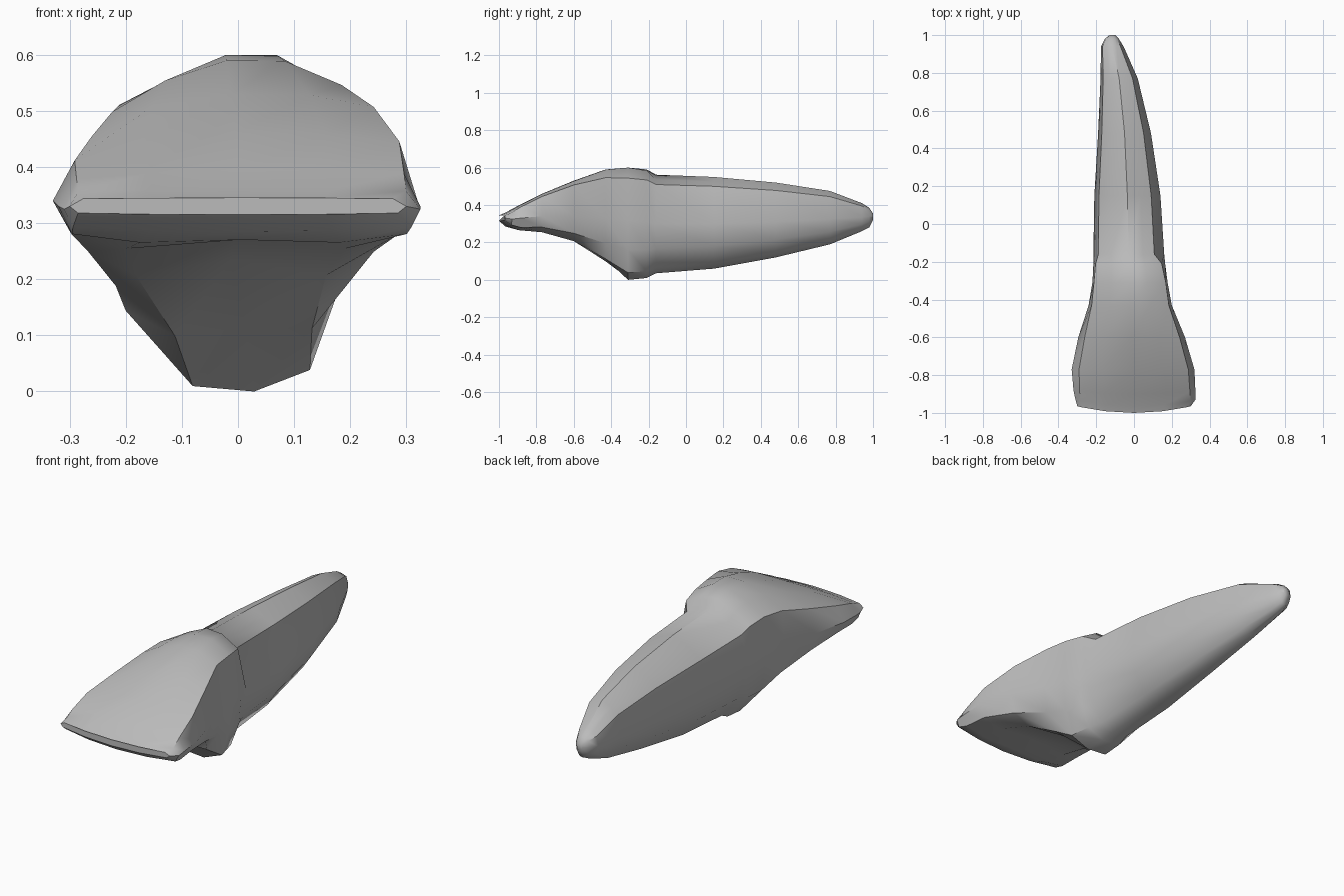
import bpy
import bmesh
import math
from mathutils import Vector

if "Cube" in bpy.data.objects:
    bpy.data.objects.remove(bpy.data.objects["Cube"], do_unlink=True)

# Enamel material
enamel = bpy.data.materials.new("grey_enamel")
enamel.use_nodes = True
grey = (0.5, 0.5, 0.5, 1.0)
enamel.diffuse_color = grey
enamel.node_tree.nodes["Principled BSDF"].inputs["Base Color"].default_value = grey

# Cross-section shapes, from the left side over the top and back underneath
BITING_EDGE = [(-1, 0), (-.92, .9), (-.5, .95), (0, 1), (.5, .97), (.92, .92),
               (1, 0), (.95, -.8), (.5, -.95), (0, -1), (-.5, -.95), (-.95, -.8)]
CROWN = [(-1, 0), (-.88, .6), (-.5, .88), (0, 1), (.5, .99), (.9, .88),
         (1, 0), (.9, -.65), (.6, -.95), (0, -.75), (-.6, -.95), (-.9, -.65)]
NECK = [(-1, 0), (-.96, .68), (-.5, .85), (0, 1), (.45, 1), (.95, .8),
        (1, 0), (.95, -.5), (.75, -.88), (.25, -1), (-.3, -.97), (-.9, -.55)]
ROOT = [(-1, 0), (-.86, .65), (-.5, .84), (0, 1), (.4, .9), (.72, .8),
        (1, 0), (.85, -.5), (.5, -.88), (.15, -1), (-.3, -.97), (-.8, -.55)]
SHAPES = [BITING_EDGE, CROWN, NECK, ROOT]

# Stations: y, left x, right x, bottom z, top z, widest z, shape index
STATIONS = [
    (-1, -.3, .3, .315, .345, .33, 0),
    (-.965, -.31, .325, .285, .36, .325, 0),
    (-.9, -.32, .325, .262, .395, .33, .5),
    (-.77, -.33, .32, .25, .46, .34, 1),
    (-.6, -.295, .27, .2, .53, .34, 1),
    (-.43, -.24, .2, .09, .59, .33, 1.6),
    (-.31, -.22, .178, 0, .6, .32, 2),
    (-.21, -.215, .165, .01, .59, .31, 2.2),
    (-.16, -.215, .16, .035, .562, .3, 3),
    (.15, -.21, .14, .06, .55, .3, 3),
    (.48, -.19, .09, .12, .52, .31, 3),
    (.77, -.177, .02, .19, .475, .325, 3),
    (.94, -.175, -.055, .26, .41, .335, 3),
    (.98, -.155, -.08, .28, .385, .34, 3),
    (1, -.13, -.1, .32, .355, .34, 3),
]


def blend_shape(index):
    """Mix the two neighbouring cross-section shapes."""
    low = min(int(index), len(SHAPES) - 2)
    return [Vector(a).lerp(Vector(b), index - low)
            for a, b in zip(SHAPES[low], SHAPES[low + 1])]


def add_ring(bm, station):
    y, left, right, bottom, top, middle, shape = station
    centre, half = (left + right) / 2, (right - left) / 2
    bow = 0.035 * max(0, 1 - shape)
    ring = []
    for u, v in blend_shape(shape):
        height = top - middle if v > 0 else middle - bottom
        ring.append(bm.verts.new((centre + u * half, y + bow * u * u, middle + v * height)))
    return ring


# Tooth: crown, neck and root lofted as one skin
bm = bmesh.new()
rings = [add_ring(bm, station) for station in STATIONS]
for near, far in zip(rings, rings[1:]):
    for i in range(len(near)):
        j = (i + 1) % len(near)
        bm.faces.new((near[i], near[j], far[j], far[i]))
bm.faces.new(rings[0])
bm.faces.new(rings[-1])
bmesh.ops.recalc_face_normals(bm, faces=bm.faces)

mesh = bpy.data.meshes.new("tooth")
bm.to_mesh(mesh)
bm.free()
mesh.materials.append(enamel)
tooth = bpy.data.objects.new("tooth", mesh)
bpy.context.collection.objects.link(tooth)

# Soft surfaces with crisp ridges
bpy.ops.object.select_all(action="DESELECT")
tooth.select_set(True)
bpy.context.view_layer.objects.active = tooth
bpy.ops.object.shade_smooth_by_angle(angle=math.radians(40))
